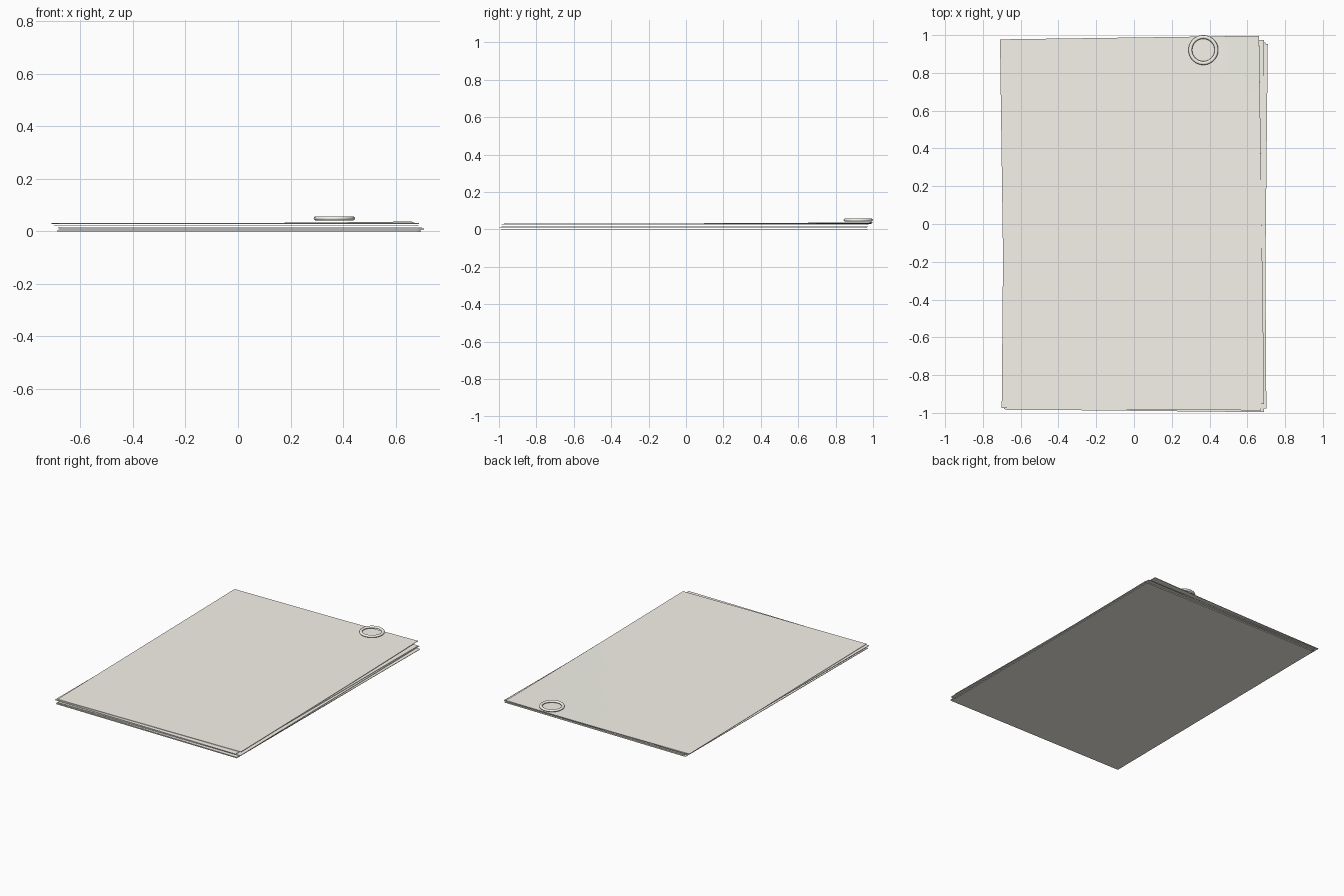
import bpy, bmesh
from math import radians, cos, sin, pi

if "Cube" in bpy.data.objects:
    bpy.data.objects.remove(bpy.data.objects["Cube"])

W, L, T = 1.372, 1.95, 0.003

paper = bpy.data.materials.new("paper")
paper.diffuse_color = (0.92, 0.90, 0.82, 1)
paper.use_nodes = True
paper.node_tree.nodes["Principled BSDF"].inputs["Base Color"].default_value = paper.diffuse_color


def finish(name, me, loc, angle=0.0):
    """Link a mesh as a paper coloured object."""
    ob = bpy.data.objects.new(name, me)
    bpy.context.collection.objects.link(ob)
    ob.location = loc
    ob.rotation_euler.z = radians(angle)
    ob.data.materials.append(paper)
    return ob


def sheet(name, x, y, z, angle, lift=0.0):
    """Thin paper sheet, optionally curling up at its back right corner."""
    bm = bmesh.new()
    bmesh.ops.create_grid(bm, x_segments=16, y_segments=20, size=0.5)
    for v in bm.verts:
        u, w = v.co.x, v.co.y
        k = max(0.0, (u + w) - 0.35) / 0.65
        v.co = (u * W, w * L, lift * k * k)
    me = bpy.data.meshes.new(name)
    bm.to_mesh(me)
    bm.free()
    ob = finish(name, me, (x, y, z), angle)
    m = ob.modifiers.new("thickness", 'SOLIDIFY')
    m.thickness = T
    m.offset = 1


def ring(name, x, y, z, major, rx, rz):
    """Lathed ring with an elliptical section."""
    n, k = 48, 10
    verts, faces = [], []
    for i in range(n):
        a = 2 * pi * i / n
        for j in range(k):
            b = 2 * pi * j / k
            r = major + rx * cos(b)
            verts.append((r * cos(a), r * sin(a), rz * sin(b)))
            i2, j2 = (i + 1) % n, (j + 1) % k
            faces.append((i * k + j, i2 * k + j, i2 * k + j2, i * k + j2))
    me = bpy.data.meshes.new(name)
    me.from_pydata(verts, [], faces)
    for p in me.polygons:
        p.use_smooth = True
    finish(name, me, (x, y, z))


# loose stack of paper, each sheet turned slightly
stack = [
    (0.004, -0.010, 0.000, -0.4, 0.0),
    (0.012, -0.014, 0.0075, -0.6, 0.0),
    (0.008, -0.006, 0.015, 0.4, 0.0),
    (-0.006, -0.006, 0.022, -0.5, 0.0),
    (-0.010, 0.012, 0.029, 0.8, 0.006),
]
for i, s in enumerate(stack):
    sheet(f"paper_sheet_{i + 1}", *s)

# ring resting at the back edge of the stack
ring("clip_ring", 0.367, 0.921, 0.050, 0.069, 0.010, 0.008)
